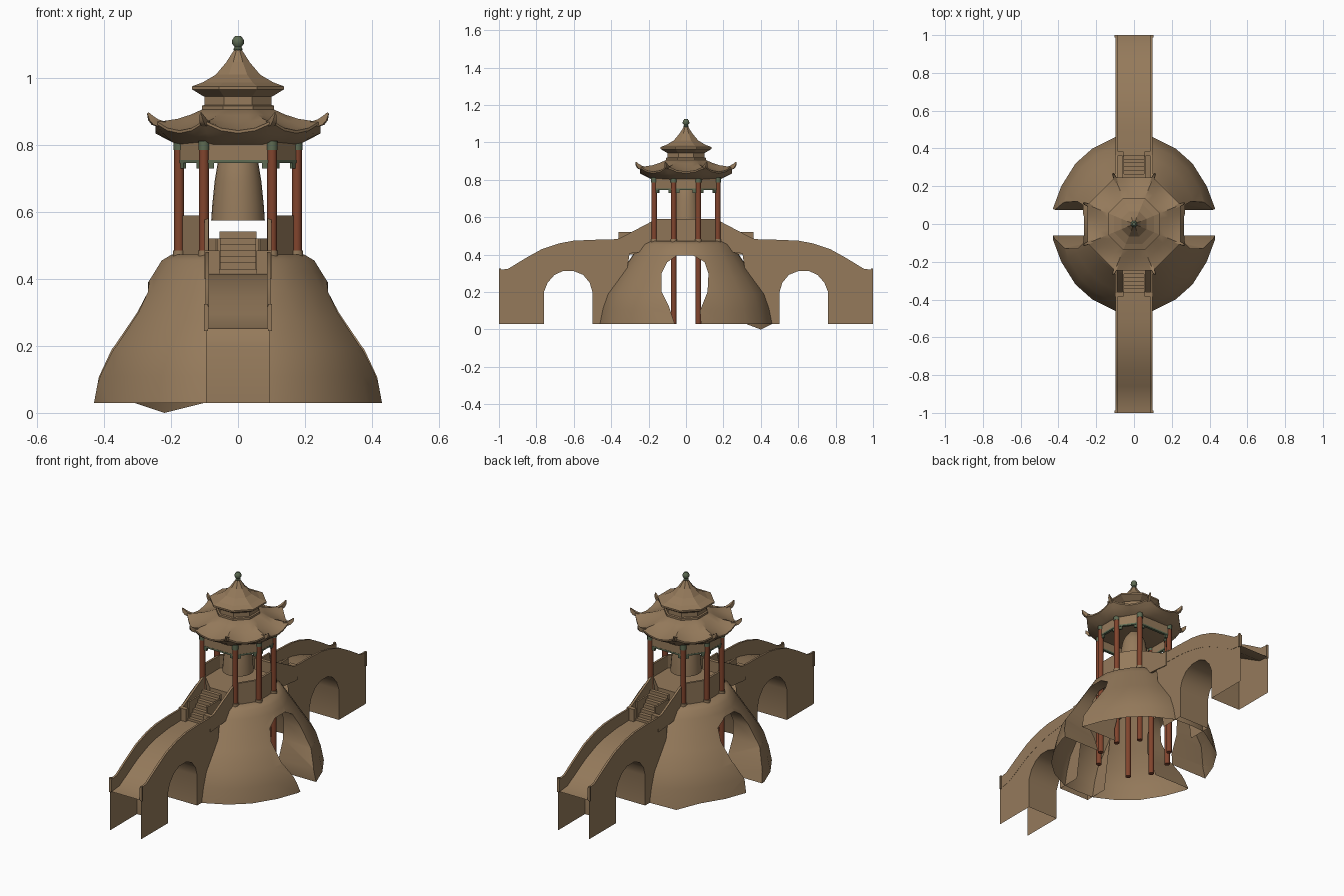
import bpy, bmesh, math
from mathutils import Vector

if "Cube" in bpy.data.objects:
    bpy.data.objects.remove(bpy.data.objects["Cube"])


def material(name, col):
    m = bpy.data.materials.new(name)
    m.diffuse_color = (*col, 1)
    m.use_nodes = True
    m.node_tree.nodes["Principled BSDF"].inputs["Base Color"].default_value = m.diffuse_color
    return m


STONE = material("stone_brown", (0.30, 0.195, 0.105))
RED = material("column_red", (0.22, 0.058, 0.026))
GREEN = material("trim_green", (0.11, 0.145, 0.085))


def finish(name, bm, mat, smooth=None):
    bmesh.ops.remove_doubles(bm, verts=bm.verts, dist=1e-5)
    bmesh.ops.recalc_face_normals(bm, faces=bm.faces)
    me = bpy.data.meshes.new(name)
    bm.to_mesh(me)
    bm.free()
    ob = bpy.data.objects.new(name, me)
    bpy.context.collection.objects.link(ob)
    me.materials.append(mat)
    bpy.ops.object.select_all(action='DESELECT')
    ob.select_set(True)
    bpy.context.view_layer.objects.active = ob
    if smooth:
        bpy.ops.object.shade_smooth_by_angle(angle=math.radians(smooth))
    return ob


def face(bm, pts):
    return bm.faces.new([bm.verts.new(p) for p in pts])


def prism(bm, pts, x0, x1):
    """Extrude a (y, z) outline from x0 to x1."""
    face(bm, [(x0, y, z) for y, z in pts])
    face(bm, [(x1, y, z) for y, z in pts])
    for (a, b), (c, d) in zip(pts, pts[1:] + pts[:1]):
        face(bm, [(x0, a, b), (x1, a, b), (x1, c, d), (x0, c, d)])


def box(bm, x0, x1, y0, y1, z0, z1):
    prism(bm, [(y0, z0), (y1, z0), (y1, z1), (y0, z1)], x0, x1)


def loft(bm, rings, cap0=True, cap1=True):
    vs = [[bm.verts.new(p) for p in r] for r in rings]
    n = len(vs[0])
    for a, b in zip(vs, vs[1:]):
        for i in range(n):
            bm.faces.new((a[i], a[(i + 1) % n], b[(i + 1) % n], b[i]))
    if cap0:
        bm.faces.new(vs[0])
    if cap1:
        bm.faces.new(vs[-1])


def ring(r, z, n, off=0.0, x=0, y=0):
    return [(x + r * math.cos(2 * math.pi * i / n + off),
             y + r * math.sin(2 * math.pi * i / n + off), z) for i in range(n)]


def lathe(name, prof, n, mat, off=0.0, smooth=None, cap0=True, cap1=True):
    bm = bmesh.new()
    loft(bm, [ring(r, z, n, off) for r, z in prof], cap0, cap1)
    return finish(name, bm, mat, smooth)


def wall(bm, a, b, z0, z1, t):
    """Thin upright slab between two plan points."""
    a, b = Vector(a), Vector(b)
    d = (b - a).normalized()
    n = Vector((-d.y, d.x)) * t / 2
    q = [a + n, b + n, b - n, a - n]
    loft(bm, [[(p.x, p.y, z) for p in q] for z in (z0, z1)])


# --- rocky hill, hollow, with a tunnel mouth on each side
quad = [(0.43, 0), (0.43, 0.08), (0.385, 0.2), (0.31, 0.32), (0.22, 0.40), (0.10, 0.46), (0, 0.465)]
foot = quad + [(-x, y) for x, y in quad[-2::-1]]
foot += [(x, -y) for x, y in foot[-2:0:-1]]
bm = bmesh.new()
levels = [(1, 0.03), (0.965, 0.11), (0.91, 0.19), (0.78, 0.28), (0.66, 0.365),
          (0.58, 0.42), (0.53, 0.455), (0.46, 0.473), (0.35, 0.468)]
loft(bm, [[(x * s, y * s, z) for x, y in foot] for s, z in levels])
hill = finish("hill", bm, STONE)
mouth = [(-0.06, -0.05), (-0.06, 0.03), (-0.09, 0.12), (-0.13, 0.2), (-0.13, 0.3), (-0.1, 0.36),
         (-0.05, 0.395), (0.04, 0.395), (0.1, 0.36), (0.12, 0.3), (0.115, 0.2), (0.075, 0.1),
         (0.08, 0.03), (0.08, -0.05)]
bm = bmesh.new()
prism(bm, mouth, 0.2, 0.6)
prism(bm, mouth, -0.6, -0.2)
cutter = finish("tunnel_cutter", bm, STONE)
cutter.hide_render = True
mod = hill.modifiers.new("tunnel", 'BOOLEAN')
mod.operation = 'DIFFERENCE'
mod.solver = 'EXACT'
mod.object = cutter
bpy.context.view_layer.objects.active = hill
bpy.ops.object.modifier_apply(modifier=mod.name)
bpy.data.objects.remove(cutter)
bm = bmesh.new()
bm.from_mesh(hill.data)
dead = []
for f in bm.faces:
    c = f.calc_center_median()
    inner_cap = abs(f.normal.x) > 0.9 and abs(abs(c.x) - 0.2) < 1e-3 and abs(c.y) < 0.14
    if c.z < 0.032 or inner_cap:
        dead.append(f)
bmesh.ops.delete(bm, geom=dead, context='FACES')
for v in bm.verts:  # one rock toe reaches the ground
    if v.co.z < 0.032 and (v.co - Vector((-0.22, 0.40, 0.03))).length < 0.01:
        v.co.z = 0
bm.to_mesh(hill.data)
bm.free()
hill.select_set(True)
bpy.ops.object.shade_smooth_by_angle(angle=math.radians(40))

# --- bridge arms, stairs and their parapets, front and back
deck = [(1, 0.25), (0.93, 0.257), (0.86, 0.295), (0.77, 0.345), (0.68, 0.38), (0.6, 0.4), (0.5, 0.413), (0.36, 0.417)]
top = [(1, 0.318), (0.95, 0.325), (0.86, 0.38), (0.77, 0.43), (0.68, 0.46), (0.6, 0.475), (0.48, 0.48), (0.36, 0.48)]
arch = [(0.76, 0.03), (0.76, 0.2), (0.74, 0.25), (0.705, 0.29), (0.66, 0.312), (0.6, 0.312),
        (0.55, 0.292), (0.515, 0.25), (0.5, 0.2), (0.5, 0.03)]
W = 0.096
for s, side in ((-1, "front"), (1, "back")):
    bm = bmesh.new()

    def strip(line):
        for (a, b), (c, d) in zip(line, line[1:]):
            face(bm, [(-W, a * s, b), (W, a * s, b), (W, c * s, d), (-W, c * s, d)])
    strip(deck)
    strip(arch)
    outline = deck + [(0.3, 0.417), (0.36, 0.03)] + arch[::-1] + [(1, 0.03)]
    for x in (-W, W):
        face(bm, [(x, y * s, z) for y, z in outline])
    finish(side + "_bridge", bm, STONE, 35)

    bm = bmesh.new()
    rail = [(y * s, z) for y, z in deck + top[::-1]]
    slope = [(y * s, z) for y, z in [(0.38, 0.40), (0.38, 0.48), (0.35, 0.49), (0.16, 0.59), (0.15, 0.42)]]
    for m in (-1, 1):
        prism(bm, rail, m * (W - 0.01), m * (W + 0.001))
        prism(bm, slope, m * 0.088, m * 0.1)
        box(bm, m * 0.055, m * 0.1, s * 0.385, s * 0.36, 0.40, 0.485)
        box(bm, m * 0.052, m * 0.062, s * 0.36, s * 0.24, 0.40, 0.52)
        box(bm, m * 0.09, m * 0.102, s * 0.988, s, 0.245, 0.325)
    finish(side + "_parapets", bm, STONE, 35)

    bm = bmesh.new()
    for i in range(7):
        y0 = 0.365 - i * 0.02
        box(bm, -0.055, 0.055, s * y0, s * (y0 - 0.02), 0.40, 0.43 + i * 0.0185)
    finish(side + "_stairs", bm, STONE)

# --- pavilion floor and low side walls
lathe("floor", [(0.17, 0.45), (0.17, 0.52)], 8, STONE, math.pi / 8)
bm = bmesh.new()
plan = [(0.10, -0.165), (0.165, -0.068), (0.165, 0.068), (0.10, 0.165)]
for m in (-1, 1):
    for a, b in zip(plan, plan[1:]):
        wall(bm, (a[0] * m, a[1]), (b[0] * m, b[1]), 0.45, 0.59, 0.012)
finish("side_walls", bm, STONE)

# --- eight columns with green caps, and lintels between
posts = [(0.176, 0.066), (0.102, 0.17), (-0.102, 0.17), (-0.176, 0.066),
         (-0.176, -0.066), (-0.102, -0.17), (0.102, -0.17), (0.176, -0.066)]
parts = [("columns", RED, 0.015, 0.03, 0.785), ("column_caps", GREEN, 0.0165, 0.785, 0.812),
         ("column_bases", STONE, 0.018, 0.45, 0.485)]
for name, mat, r, z0, z1 in parts:
    bm = bmesh.new()
    for x, y in posts:
        loft(bm, [ring(r, z, 12, 0, x, y) for z in (z0, z1)])
    finish(name, bm, mat, 40)
beam, trim = bmesh.new(), bmesh.new()
for a, b in zip(posts, posts[1:] + posts[:1]):
    a, b = Vector(a), Vector(b)
    wall(beam, a, b, 0.755, 0.81, 0.012)
    wall(trim, a, b, 0.746, 0.755, 0.014)
    for p, q in ((a, b), (b, a)):  # corner brackets
        wall(trim, p, p + (q - p).normalized() * 0.03, 0.73, 0.747, 0.01)
finish("lintels", beam, STONE)
finish("lintel_trim", trim, GREEN)

# --- hanging bell
lathe("bell", [(0.08, 0.575), (0.077, 0.62), (0.07, 0.69), (0.061, 0.745), (0.05, 0.77), (0.02, 0.81)], 24, STONE, 0, 40)

# --- lower roof: octagon whose corners sweep up
C = math.cos(math.pi / 8)


def swept(apothem, z_mid, lift):
    pts = []
    for i in range(32):
        t = (i % 4 - 2) / 2          # -1..1 along one side
        a = (i // 4) * math.pi / 4
        w = t * apothem * math.tan(math.pi / 8)
        ca, sa = math.cos(a), math.sin(a)
        pts.append((apothem * ca - w * sa, apothem * sa + w * ca, z_mid + lift * t * t))
    return pts


bm = bmesh.new()
loft(bm, [swept(0.172, 0.80, 0), swept(0.195, 0.808, 0), swept(0.225, 0.823, 0.012), swept(0.247, 0.835, 0.03),
          swept(0.247, 0.843, 0.03), swept(0.22, 0.85, 0.022), swept(0.18, 0.868, 0.01),
          swept(0.14, 0.888, 0.003), swept(0.105, 0.907, 0)])
finish("lower_roof", bm, STONE, 30)

# --- curled ridge horns on the eight corners
bm = bmesh.new()
path = [(0.205, 0.855, 0.006), (0.24, 0.86, 0.008), (0.268, 0.868, 0.008), (0.282, 0.88, 0.006), (0.291, 0.895, 0.002)]
for i in range(8):
    a = math.pi / 8 + i * math.pi / 4
    ca, sa = math.cos(a), math.sin(a)
    loft(bm, [[((r - u) * ca - v * sa, (r - u) * sa + v * ca, z + u)
               for u, v in ((-h, -h), (-h, h), (h, h), (h, -h))] for r, z, h in path])
finish("roof_horns", bm, STONE, 40)

# --- upper drum, upper roof and finial
lathe("upper_drum", [(r / C, z) for r, z in [(0.107, 0.86), (0.107, 0.917), (0.10, 0.92), (0.10, 0.95)]],
      8, STONE, math.pi / 8)
lathe("upper_roof", [(r / C, z) for r, z in [(0.095, 0.943), (0.103, 0.945), (0.137, 0.966), (0.137, 0.975), (0.105, 0.987),
      (0.066, 1.01), (0.035, 1.047), (0.012, 1.083)]], 8, STONE, math.pi / 8)
lathe("finial", [(0.01, 1.075), (0.014, 1.087), (0.01, 1.092), (0.018, 1.103), (0.017, 1.115), (0.008, 1.126)],
      12, GREEN, 0, 50)
